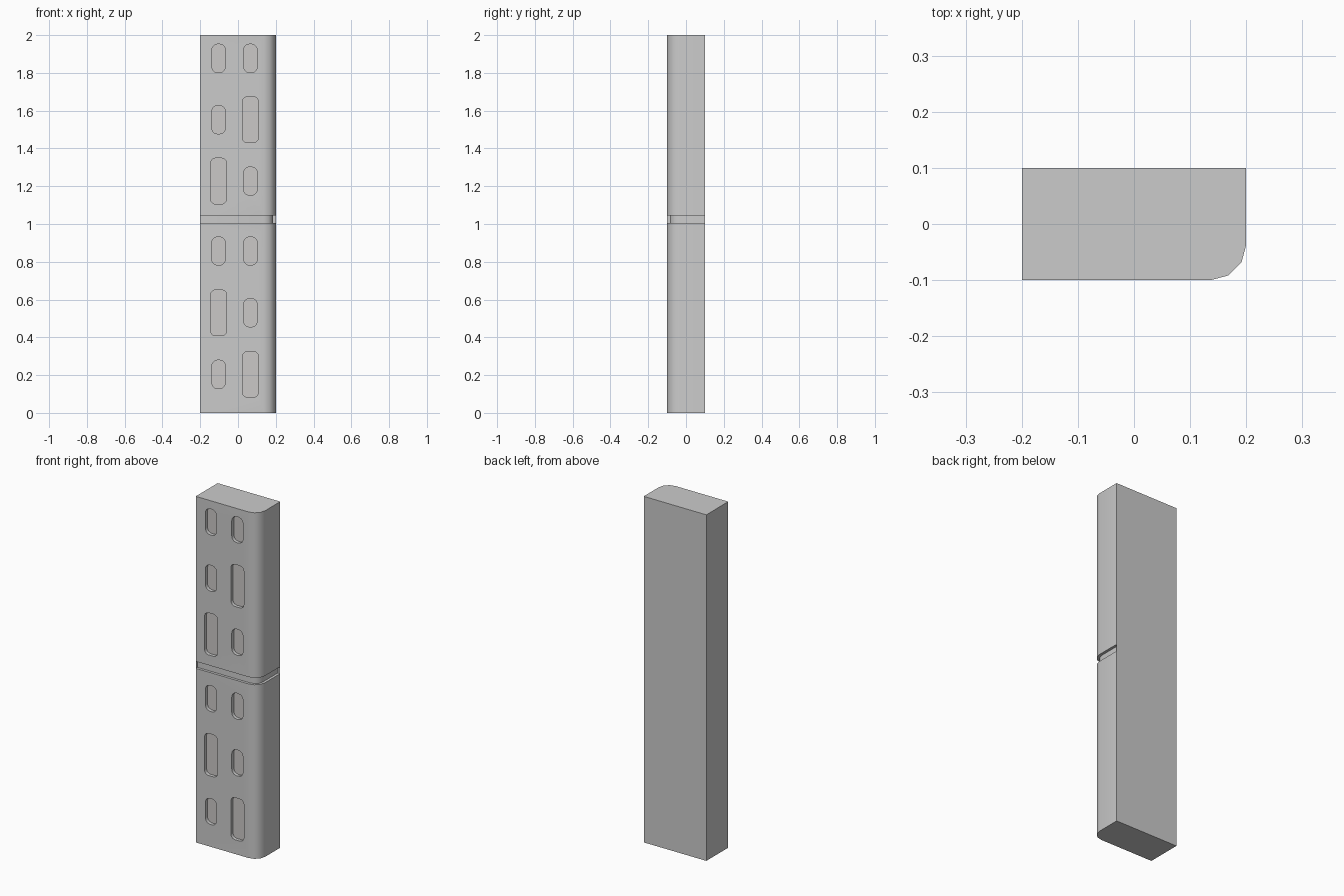
import bpy, bmesh, math

if "Cube" in bpy.data.objects:
    bpy.data.objects.remove(bpy.data.objects["Cube"])

DEPTH = 0.02      # window recess depth
INSET = 0.015     # groove depth
FRONT = -0.1


def make_object(name, bm):
    mesh = bpy.data.meshes.new(name)
    bmesh.ops.recalc_face_normals(bm, faces=bm.faces)
    bm.to_mesh(mesh)
    bm.free()
    obj = bpy.data.objects.new(name, mesh)
    bpy.context.collection.objects.link(obj)
    return obj


def add_prism(bm, points, offset):
    """Extrude a closed outline of 3D points along offset."""
    a = [bm.verts.new(p) for p in points]
    b = [bm.verts.new([p[i] + offset[i] for i in range(3)]) for p in points]
    bm.faces.new(a)
    bm.faces.new(b)
    for i in range(len(a)):
        j = (i + 1) % len(a)
        bm.faces.new((a[i], a[j], b[j], b[i]))


def corner_arc(cx, cy, r, start, steps=3):
    return [(cx + r * math.cos(start + math.pi / 2 * i / steps),
             cy + r * math.sin(start + math.pi / 2 * i / steps)) for i in range(steps + 1)]


def rounded_slot(x, z, w, h, r):
    pts = []
    for k, (sx, sz) in enumerate([(1, 1), (-1, 1), (-1, -1), (1, -1)]):
        pts += corner_arc(x + sx * (w / 2 - r), z + sz * (h / 2 - r), r, k * math.pi / 2)
    return pts


def smooth(obj):
    bpy.ops.object.select_all(action='DESELECT')
    obj.select_set(True)
    bpy.context.view_layer.objects.active = obj
    bpy.ops.object.shade_smooth_by_angle(angle=math.radians(35))


# Window layout: column x, then (height, is_tall) from the top down
SMALL, TALL = (0.072, 0.15, 0.03), (0.083, 0.243, 0.025)
rows = [1.877, 1.552, 1.227, 0.857, 0.53, 0.204]
columns = {-0.103: "sststs", 0.066: "stssst"}
slots = [rounded_slot(x, z, *(TALL if k == "t" else SMALL))
         for x, kinds in columns.items() for z, k in zip(rows, kinds)]

# Cutter for all window recesses
bm = bmesh.new()
for s in slots:
    add_prism(bm, [(x, FRONT - 0.05, z) for x, z in s], (0, 0.05 + DEPTH, 0))
cutter = make_object("window_cutter", bm)
cutter.hide_render = True

# Upper and lower tower halves with one rounded front corner
outline = [(-0.2, 0.1), (-0.2, FRONT)] + corner_arc(0.137, -0.037, 0.063, -math.pi / 2) + [(0.2, 0.1)]
halves = []
for name, z0, z1 in [("lower_tower", 0, 1.006), ("upper_tower", 1.046, 2)]:
    bm = bmesh.new()
    add_prism(bm, [(x, y, z0) for x, y in outline], (0, 0, z1 - z0))
    obj = make_object(name, bm)
    mod = obj.modifiers.new("windows", 'BOOLEAN')
    mod.operation = 'DIFFERENCE'
    mod.solver = 'EXACT'
    mod.object = cutter
    halves.append(obj)

# Apply the cuts, then drop the cutter
bpy.context.view_layer.update()
deps = bpy.context.evaluated_depsgraph_get()
cut_meshes = [bpy.data.meshes.new_from_object(o.evaluated_get(deps)) for o in halves]
for obj, mesh in zip(halves, cut_meshes):
    obj.modifiers.clear()
    obj.data = mesh
    smooth(obj)
bpy.data.objects.remove(cutter)

# Recessed band between the halves; thin lips keep the back and left walls flush
lip = 0.001
band = ([(-0.2, 0.1), (-0.2, FRONT), (-0.2 + lip, FRONT), (-0.2 + lip, FRONT + INSET)]
        + corner_arc(0.137, -0.037, 0.063 - INSET, -math.pi / 2)
        + [(0.2 - INSET, 0.1 - lip), (0.2, 0.1 - lip), (0.2, 0.1)])
bm = bmesh.new()
add_prism(bm, [(x, y, 1.006) for x, y in band], (0, 0, 0.04))
smooth(make_object("recessed_band", bm))

# Window panes on the recess floors
glass = bpy.data.materials.new("pane_grey")
glass.diffuse_color = (0.6, 0.58, 0.57, 1)
glass.use_nodes = True
glass.node_tree.nodes["Principled BSDF"].inputs["Base Color"].default_value = glass.diffuse_color
bm = bmesh.new()
for s in slots:
    add_prism(bm, [(x, FRONT + DEPTH - 0.001, z) for x, z in s], (0, 0.002, 0))
panes = make_object("window_panes", bm)
panes.data.materials.append(glass)
